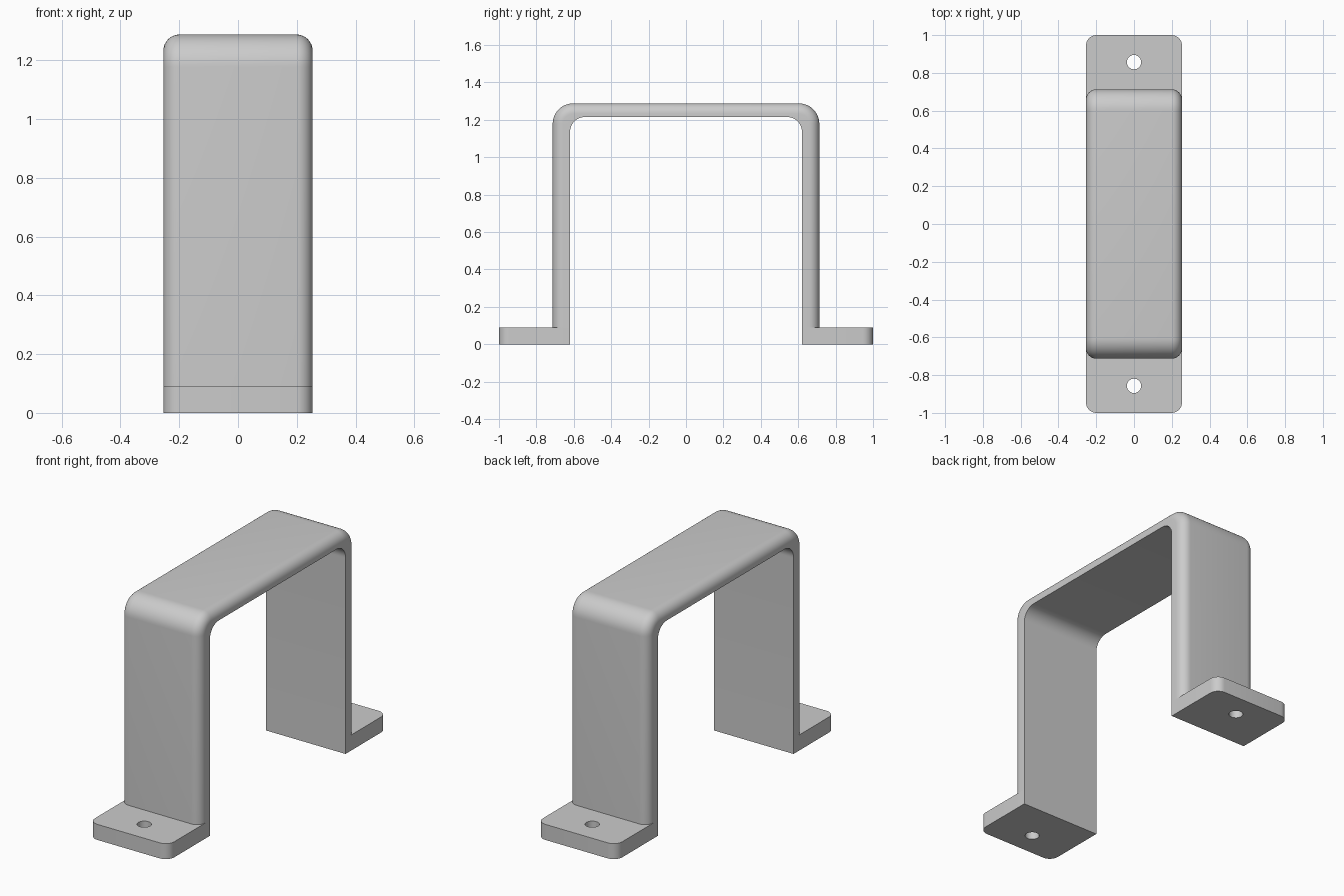
import bpy, bmesh, math

if "Cube" in bpy.data.objects:
    bpy.data.objects.remove(bpy.data.objects["Cube"])

W, H = 0.254, 1.288            # half width, total height
Y_OUT, Y_IN, Z_IN = 0.713, 0.62, 1.215
R_OUT, R_IN, R_EDGE = 0.11, 0.08, 0.055
FOOT_H = 0.09

grey = bpy.data.materials.new("light grey")
grey.diffuse_color = (0.6, 0.6, 0.6, 1)
grey.use_nodes = True
grey.node_tree.nodes["Principled BSDF"].inputs["Base Color"].default_value = grey.diffuse_color


def finish(bm, name):
    bmesh.ops.recalc_face_normals(bm, faces=bm.faces)
    me = bpy.data.meshes.new(name)
    bm.to_mesh(me)
    bm.free()
    me.materials.append(grey)
    ob = bpy.data.objects.new(name, me)
    bpy.context.collection.objects.link(ob)
    bpy.ops.object.select_all(action='DESELECT')
    ob.select_set(True)
    bpy.context.view_layer.objects.active = ob
    bpy.ops.object.shade_smooth_by_angle(angle=math.radians(30))
    return ob


def arc(n):
    return [math.pi / 2 * i / n for i in range(n + 1)]


# Arch: stations of (outer y, outer z, normal y, normal z, inner y, inner z)
right = [(Y_OUT, FOOT_H, 1, 0, Y_IN, FOOT_H)]
for a in arc(12):
    c, s = math.cos(a), math.sin(a)
    right.append((Y_OUT - R_OUT + R_OUT * c, H - R_OUT + R_OUT * s, c, s,
                  Y_IN - R_IN + R_IN * c, Z_IN - R_IN + R_IN * s))
left = [(-y, z, -ny, nz, -iy, iz) for y, z, ny, nz, iy, iz in reversed(right)]

# Cross-section of the outer side: (x, depth) with rounded edges
half = [(W - R_EDGE * (1 - math.cos(a)), R_EDGE * (1 - math.sin(a))) for a in arc(8)]
section = half + [(-x, d) for x, d in reversed(half)]

bm = bmesh.new()
rings = []
for y, z, ny, nz, iy, iz in right + left:
    ring = [bm.verts.new((W, iy, iz))]
    ring += [bm.verts.new((x, y - ny * d, z - nz * d)) for x, d in section]
    ring.append(bm.verts.new((-W, iy, iz)))
    rings.append(ring)
for r0, r1 in zip(rings, rings[1:]):
    for i in range(len(r0)):
        j = (i + 1) % len(r0)
        bm.faces.new((r0[i], r0[j], r1[j], r1[i]))
finish(bm, "arch")


# Mounting feet: plate with two rounded outer corners and a screw hole
def foot(name, side):
    bm = bmesh.new()
    corner = [(W - R_EDGE + R_EDGE * math.cos(a), 1 - R_EDGE + R_EDGE * math.sin(a))
              for a in arc(8)]
    outline = [(W, Y_IN)] + corner + [(-x, y) for x, y in reversed(corner)] + [(-W, Y_IN)]
    hole = [(0.038 * math.cos(math.tau * i / 32), 0.857 + 0.038 * math.sin(math.tau * i / 32))
            for i in range(32)]
    edges = []
    for loop in (outline, hole):
        vs = [bm.verts.new((x, y * side, 0)) for x, y in loop]
        edges += [bm.edges.new((vs[i], vs[(i + 1) % len(vs)])) for i in range(len(vs))]
    bmesh.ops.triangle_fill(bm, edges=edges, use_beauty=True)
    base = list(bm.faces)
    ext = bmesh.ops.extrude_face_region(bm, geom=base, use_keep_orig=True)
    for v in ext["geom"]:
        if isinstance(v, bmesh.types.BMVert):
            v.co.z = FOOT_H
    finish(bm, name)


foot("front_foot", -1)
foot("back_foot", 1)
